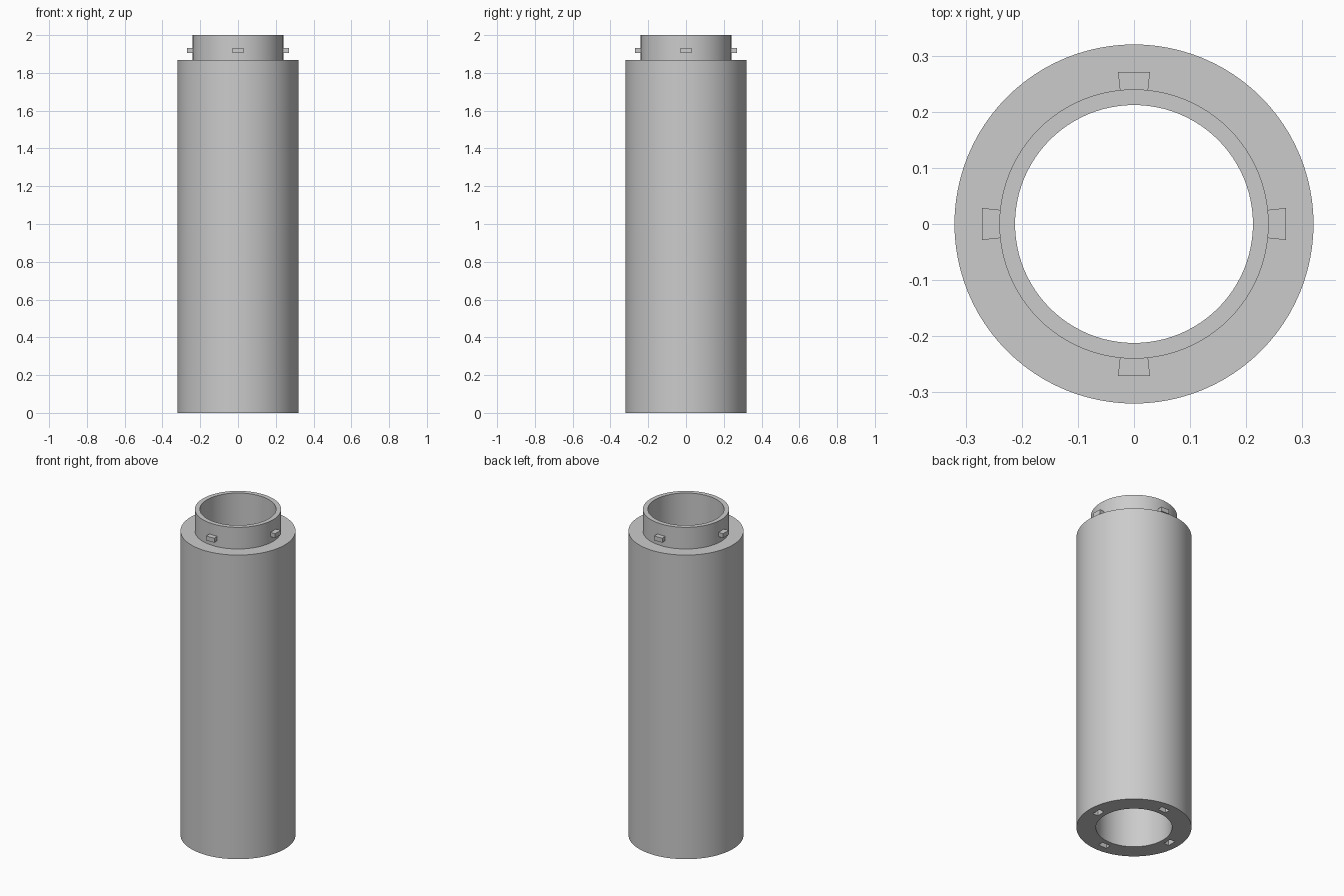
import bpy, bmesh, math

if "Cube" in bpy.data.objects:
    bpy.data.objects.remove(bpy.data.objects["Cube"])

SEG = 96
R_BODY, R_COLLAR, R_BORE = 0.32, 0.24, 0.212
Z_SHOULDER, Z_TOP = 1.867, 2.0

grey = bpy.data.materials.new("plain grey")
grey.diffuse_color = (0.6, 0.6, 0.6, 1)
grey.use_nodes = True
grey.node_tree.nodes["Principled BSDF"].inputs["Base Color"].default_value = grey.diffuse_color


def make_object(name, bm):
    bmesh.ops.recalc_face_normals(bm, faces=bm.faces)
    mesh = bpy.data.meshes.new(name)
    bm.to_mesh(mesh)
    bm.free()
    mesh.materials.append(grey)
    obj = bpy.data.objects.new(name, mesh)
    bpy.context.collection.objects.link(obj)
    return obj


def lathe(name, profile):
    """Closed (radius, height) profile turned about z."""
    bm = bmesh.new()
    rings = []
    for i in range(SEG):
        a = math.tau * i / SEG
        rings.append([bm.verts.new((r * math.cos(a), r * math.sin(a), z)) for r, z in profile])
    n = len(profile)
    for i in range(SEG):
        p, q = rings[i], rings[(i + 1) % SEG]
        for j in range(n):
            k = (j + 1) % n
            bm.faces.new((p[j], q[j], q[k], p[k]))
    return make_object(name, bm)


def four_lugs(name, r0, r1, half_angle, z0, z1):
    """Four wedge blocks, one on each axis, widening outwards."""
    bm = bmesh.new()
    t = math.tan(half_angle)
    for k in range(4):
        c, s = math.cos(k * math.pi / 2), math.sin(k * math.pi / 2)
        outline = [(r0, -r0 * t), (r1, -r1 * t), (r1, r1 * t), (r0, r0 * t)]
        low, high = [[bm.verts.new((x * c - y * s, x * s + y * c, z)) for x, y in outline]
                     for z in (z0, z1)]
        bm.faces.new(low[::-1])
        bm.faces.new(high)
        for j in range(4):
            m = (j + 1) % 4
            bm.faces.new((low[j], low[m], high[m], high[j]))
    return make_object(name, bm)


# Hollow tube with a stepped collar
tube = lathe("tube_body", [
    (R_BORE, 0), (R_BODY, 0), (R_BODY, Z_SHOULDER),
    (R_COLLAR, Z_SHOULDER), (R_COLLAR, Z_TOP), (R_BORE, Z_TOP)])

# Locking slots in the bottom rim
cutter = four_lugs("slot_cutter", 0.24, 0.275, math.radians(6.2), -0.05, 0.07)
cutter.hide_render = True
cutter.hide_viewport = True
cut = tube.modifiers.new("slots", "BOOLEAN")
cut.operation = "DIFFERENCE"
cut.solver = "EXACT"
cut.object = cutter

# Apply the cut, then smooth the round walls
bpy.context.view_layer.objects.active = tube
tube.select_set(True)
bpy.ops.object.modifier_apply(modifier=cut.name)
bpy.ops.object.shade_smooth_by_angle(angle=math.radians(30))
bpy.data.objects.remove(cutter)

# Locking pegs around the collar, slightly sunk into its wall
four_lugs("collar_pegs", 0.235, 0.271, math.radians(6), 1.905, 1.932)
